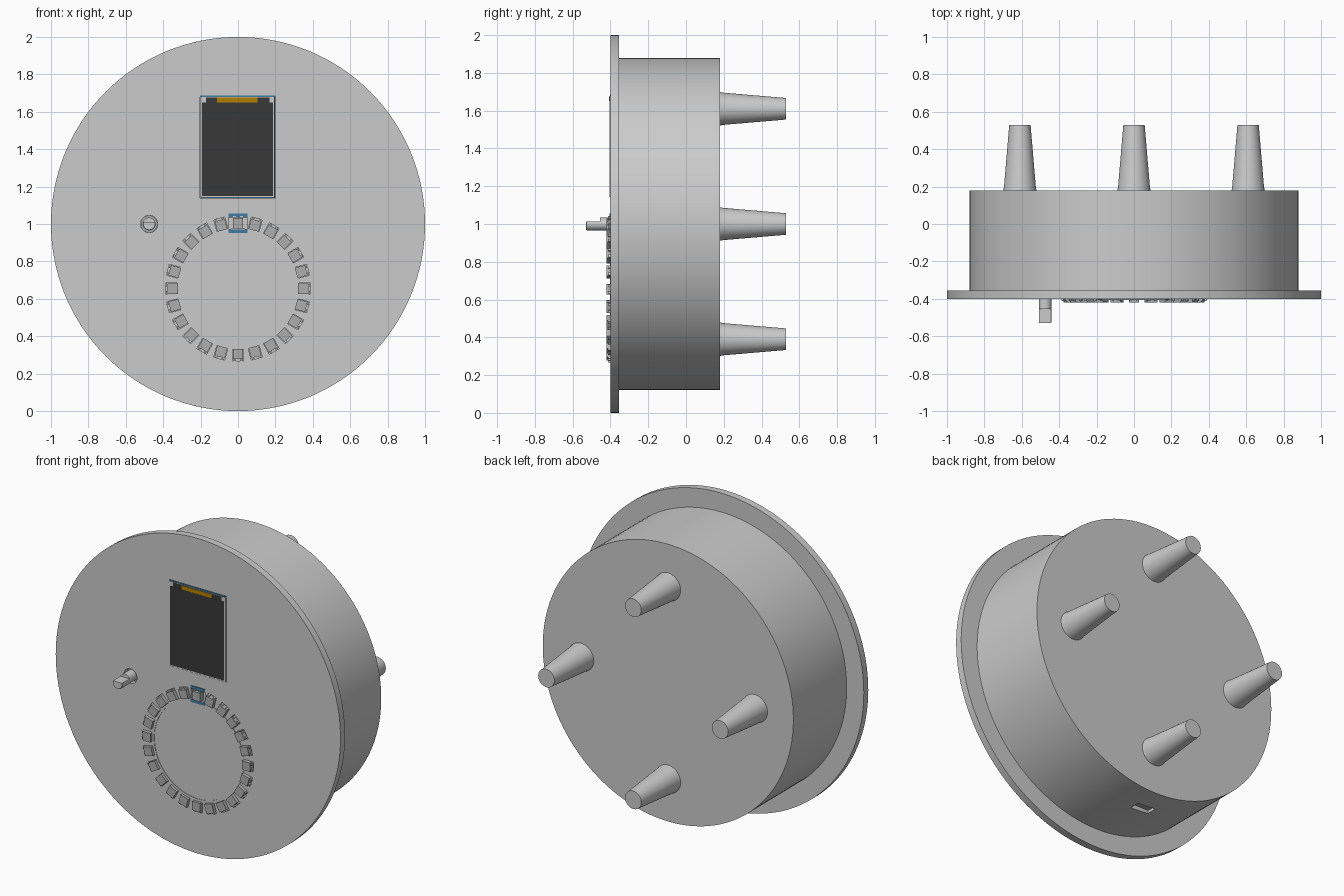
import bpy, bmesh, math
from mathutils import Matrix, Vector

if "Cube" in bpy.data.objects:
    bpy.data.objects.remove(bpy.data.objects["Cube"])


def material(name, rgb):
    m = bpy.data.materials.new(name)
    m.diffuse_color = (*rgb, 1)
    m.use_nodes = True
    m.node_tree.nodes["Principled BSDF"].inputs["Base Color"].default_value = m.diffuse_color
    return m


BLUE = material("board_blue", (0.05, 0.2, 0.36))
DARK = material("glass_dark", (0.04, 0.04, 0.04))
AMBER = material("flex_amber", (0.45, 0.22, 0.0))
PALE = material("pale", (0.62, 0.65, 0.65))
LIGHT = material("led_grey", (0.42, 0.42, 0.42))


def finish(name, bm, mat=None, smooth=False):
    bmesh.ops.remove_doubles(bm, verts=bm.verts, dist=1e-6)
    bmesh.ops.recalc_face_normals(bm, faces=bm.faces)
    me = bpy.data.meshes.new(name)
    bm.to_mesh(me)
    bm.free()
    ob = bpy.data.objects.new(name, me)
    bpy.context.collection.objects.link(ob)
    if mat:
        me.materials.append(mat)
    if smooth:
        shade(ob)
    return ob


def shade(ob):
    bpy.ops.object.select_all(action='DESELECT')
    ob.select_set(True)
    bpy.context.view_layer.objects.active = ob
    bpy.ops.object.shade_smooth_by_angle(angle=math.radians(30))


def add_box(bm, x, y, z, xf=Matrix()):
    """Box from (min, max) ranges, moved by xf."""
    c = Vector([(a + b) / 2 for a, b in (x, y, z)])
    s = [b - a for a, b in (x, y, z)]
    bmesh.ops.create_cube(bm, size=1, matrix=xf @ Matrix.Translation(c) @ Matrix.Diagonal((*s, 1)))


def box(name, x, y, z, mat=None):
    bm = bmesh.new()
    add_box(bm, x, y, z)
    return finish(name, bm, mat)


def add_lathe(bm, profile, cx, cz, n=64, closed=False):
    """Turn (radius, y) points about an axis along y."""
    rings = [[bm.verts.new((cx + r * math.cos(2 * math.pi * i / n), y,
                            cz + r * math.sin(2 * math.pi * i / n))) for i in range(n)]
             for r, y in profile]
    pairs = list(zip(rings, rings[1:] + rings[:1]))
    for a, b in (pairs if closed else pairs[:-1]):
        for i in range(n):
            j = (i + 1) % n
            bm.faces.new((a[i], a[j], b[j], b[i]))
    if not closed:
        bm.faces.new(rings[0])
        bm.faces.new(rings[-1])


def lathe(name, profile, cx=0, cz=1, n=64, closed=False, mat=None):
    bm = bmesh.new()
    add_lathe(bm, profile, cx, cz, n, closed)
    return finish(name, bm, mat, True)


def cut(ob, cutter):
    m = ob.modifiers.new("openings", 'BOOLEAN')
    m.operation, m.solver, m.object = 'DIFFERENCE', 'EXACT', cutter
    cutter.hide_render = True
    cutter.hide_viewport = True
    cutter.display_type = 'WIRE'


RING_Z, LEDS = 0.655, 24
FACE = -0.40


def around(i):
    """Place something built pointing up from the ring centre."""
    return Matrix.Translation((0, 0, RING_Z)) @ Matrix.Rotation(2 * math.pi * i / LEDS, 4, 'Y')


# Hollow drum with a connector slot in its underside
drum = lathe("drum_body", [(0.84, -0.355), (0.88, -0.355), (0.88, 0.18), (0, 0.18), (0, 0.14), (0.84, 0.14)],
             n=128)
bpy.data.objects.remove(drum)
bm = bmesh.new()
outer = [(0.84, -0.355), (0.88, -0.355), (0.88, 0.18), (1e-7, 0.18)]
inner = [(1e-7, 0.14), (0.84, 0.14), (0.84, -0.355)]
for prof in (outer, inner):
    n = 128
    add = bmesh.new()
    add_lathe(add, prof, 0, 1, n)
    # drop the flat end caps so the two skins join into one shell
    bmesh.ops.delete(add, geom=[f for f in add.faces if len(f.verts) > 4], context='FACES_ONLY')
    bmesh.ops.remove_doubles(add, verts=add.verts, dist=1e-5)
    tmp = bpy.data.meshes.new("tmp")
    add.to_mesh(tmp)
    add.free()
    bm.from_mesh(tmp)
    bpy.data.meshes.remove(tmp)
drum = finish("drum_body", bm, None, True)
cut(drum, box("slot_cutter", (-0.14, -0.01), (-0.04, 0.025), (0.05, 0.2)))
box("port", (-0.135, -0.015), (-0.035, 0.02), (0.145, 0.26), LIGHT)

# Face plate with openings for the screen, the shaft and the light ring
plate = lathe("face_plate", [(1, -0.355), (1, FACE)], n=128)
through = (-0.45, -0.3)
bm = bmesh.new()
add_box(bm, (-0.203, 0.2), through, (1.14, 1.687))
add_lathe(bm, [(0.046, -0.45), (0.046, -0.3)], -0.475, 1, 32)
add_box(bm, (-0.05, 0.05), through, (0.952, 1.056))
for i in range(1, LEDS):
    add_box(bm, (-0.03, 0.03), through, (0.325, 0.388), around(i))
cut(plate, finish("plate_cutter", bm))

# Four tapered feet on the back
for i in range(4):
    a = i * math.pi / 2
    lathe(f"foot_{i + 1}", [(0.09, 0.17), (0.088, 0.182), (0.085, 0.2), (0.057, 0.53)],
          0.61 * math.cos(a), 1 + 0.61 * math.sin(a), 40)

# Screen module
box("screen_board", (-0.2, 0.197), (-0.385, -0.36), (1.13, 1.72), BLUE)
box("screen_board_edge", (-0.203, 0.2), (-0.402, -0.38), (1.678, 1.686), BLUE)
box("screen_frame", (-0.2, 0.196), (-0.404, -0.385), (1.143, 1.678), PALE)
box("screen_glass", (-0.192, 0.186), (-0.406, -0.403), (1.15, 1.65), DARK)
box("screen_header", (-0.172, 0.168), (-0.4055, -0.403), (1.65, 1.676), DARK)
box("screen_flex", (-0.112, 0.104), (-0.407, -0.403), (1.65, 1.675), AMBER)

# Rotary shaft with a flat on its outer half
lathe("shaft_base", [(0.034, -0.3), (0.034, -0.455)], -0.475, 1, 32, mat=PALE)
bm = bmesh.new()
add_lathe(bm, [(0.034, -0.45), (0.034, -0.526), (0.031, -0.53)], -0.475, 1, 64)
cutp = bmesh.ops.bisect_plane(bm, geom=bm.verts[:] + bm.edges[:] + bm.faces[:], plane_co=(0, 0, 1.012),
                              plane_no=(0, 0, 1), clear_outer=True)
bmesh.ops.holes_fill(bm, edges=[e for e in bm.edges if e.is_boundary])
finish("shaft_flat", bm, PALE, True)
lathe("encoder_collar", [(0.045, -0.3), (0.045, -0.365)], -0.475, 1, 32, mat=LIGHT)

# Light ring: carrier board, thin inner bezel, lamps with contact pads
ring = [(0.30, -0.36), (0.395, -0.36), (0.395, -0.385), (0.30, -0.385)]
lathe("ring_board", ring, 0, RING_Z, 96, True)
lathe("ring_bezel", [(0.307, -0.39), (0.322, -0.39), (0.322, -0.403), (0.307, -0.403)], 0, RING_Z, 96, True)
bm, pads = bmesh.new(), bmesh.new()
for i in range(LEDS):
    add_box(bm, (-0.028, 0.028), (-0.42, -0.38), (0.322, 0.378), around(i))
    for s in (-1, 1):
        x = sorted((s * 0.012, s * 0.026))
        add_box(pads, x, (-0.412, -0.38), (0.379, 0.387), around(i))
finish("ring_lamps", bm, LIGHT)
finish("lamp_pads", pads)
for name, z in (("ring_pad_top", (1.036, 1.056)), ("ring_pad_bottom", (0.952, 0.97))):
    box(name, (-0.05, 0.05), (-0.404, -0.38), z, BLUE)
